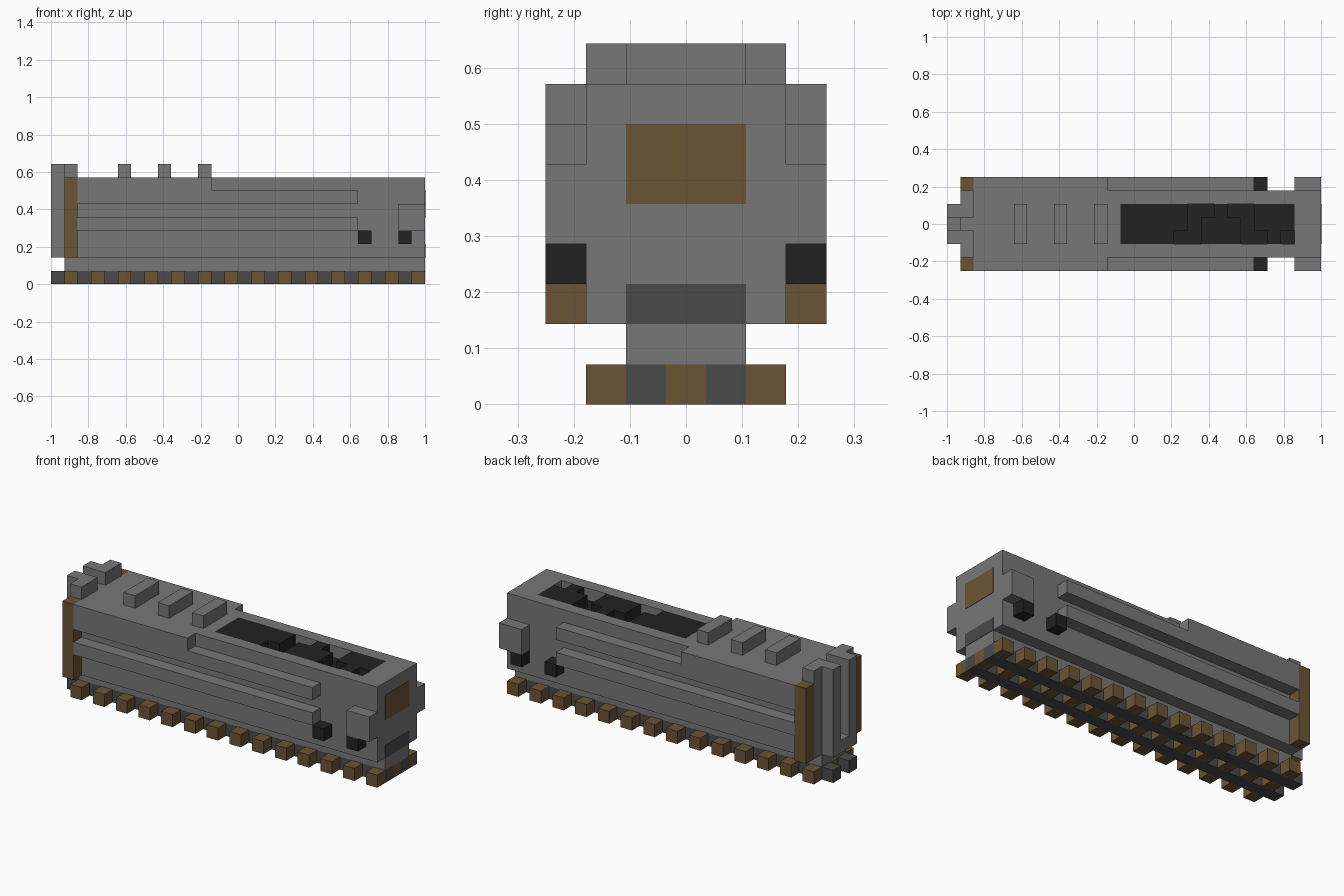
import bpy
import bmesh

cube = bpy.data.objects.get("Cube")
if cube:
    bpy.data.objects.remove(cube, do_unlink=True)

U = 1 / 14  # block size: the model is 28 blocks long


def material(name, color):
    m = bpy.data.materials.new(name)
    m.use_nodes = True
    rgba = (*color, 1)
    m.diffuse_color = rgba
    m.node_tree.nodes["Principled BSDF"].inputs["Base Color"].default_value = rgba
    return m


GREY = material("body grey", (0.185, 0.185, 0.185))
BROWN = material("wood brown", (0.147, 0.091, 0.036))
DARK = material("rail dark grey", (0.068, 0.068, 0.068))
BLACK = material("coal black", (0.016, 0.016, 0.016))


def build(name, mat, boxes):
    """Join boxes, each an (x, y, z) set of block ranges, into one object."""
    bm = bmesh.new()
    for ranges in boxes:
        corners = bmesh.ops.create_cube(bm, size=1)["verts"]
        for v in corners:
            for axis, (low, high) in enumerate(ranges):
                v.co[axis] = U * (low if v.co[axis] < 0 else high)
            v.co.x -= 1
    mesh = bpy.data.meshes.new(name)
    bm.to_mesh(mesh)
    bm.free()
    mesh.materials.append(mat)
    obj = bpy.data.objects.new(name, mesh)
    bpy.context.collection.objects.link(obj)
    return obj


def both(boxes):
    """Mirror boxes across the length of the model."""
    return boxes + [(x, (-y[1], -y[0]), z) for x, y, z in boxes]


# Track
build("rails", DARK, both([((0, 28), (0.5, 1.5), (0, 1))]))
ties = []
for i in range(1, 28, 2):
    ties += both([((i, i + 1), (1.5, 2.5), (0, 1))])
    ties.append(((i, i + 1), (-0.5, 0.5), (0, 1)))
build("ties", BROWN, ties)

# Chassis and hull with an open coal bin
build("chassis", GREY, [((1, 28), (-1.5, 1.5), (1, 2))])
hull = build("hull", GREY, [((1, 28), (-2.5, 2.5), (2, 8))])
cutter = build("bin_cutter", GREY, [((13, 26), (-1.5, 1.5), (7, 9))])
cutter.hide_render = True
cutter.hide_set(True)
cut = hull.modifiers.new("bin", "BOOLEAN")
cut.operation = "DIFFERENCE"
cut.solver = "EXACT"
cut.object = cutter

# Coal: a floor with lumps up to the rim
coal = [((13, 26), (-1.5, 1.5), (7, 7.05))]
lumps = {
    1: [(13, 18), (20, 21), (23, 26)],
    0: [(13, 18), (19, 22), (23, 26)],
    -1: [(13, 17), (19, 22), (24, 25)],
}
for row, runs in lumps.items():
    coal += [(run, (row - 0.5, row + 0.5), (7, 8)) for run in runs]
build("coal", BLACK, coal)

# Side ledges, bumper boxes and black fittings
SIDE = (2.5, 3.5)
build("side_ledges", GREY, both([
    ((2, 23), SIDE, (4, 5)),
    ((2, 23), SIDE, (6, 7)),
    ((2, 12), SIDE, (7, 8)),
]))
build("bumper_boxes", GREY, both([((26, 28), SIDE, (4, 6))]))
build("side_fittings", BLACK, both([
    ((23, 24), SIDE, (3, 4)),
    ((26, 27), SIDE, (3, 4)),
]))

# Roof ribs
build("roof_ribs", GREY,
      [((x, x + 1), (-1.5, 1.5), (8, 9)) for x in (5, 8, 11)])

# Rear end: wooden corner posts, stepped columns and a sill
build("corner_posts", BROWN, both([((1, 2), SIDE, (2, 8))]))
build("rear_columns", GREY, both([
    ((0, 1), (0.5, 1.5), (2, 9)),
    ((1, 2), (0.5, 2.5), (8, 9)),
]))
build("rear_sill", GREY, [((0, 1), (-0.5, 0.5), (2, 3))])

# Painted panels on the nose
build("nose_window", BROWN, [((28, 28.03), (-1.5, 1.5), (5, 7))])
build("nose_plate", DARK, [((28, 28.03), (-1.5, 1.5), (2, 3))])
